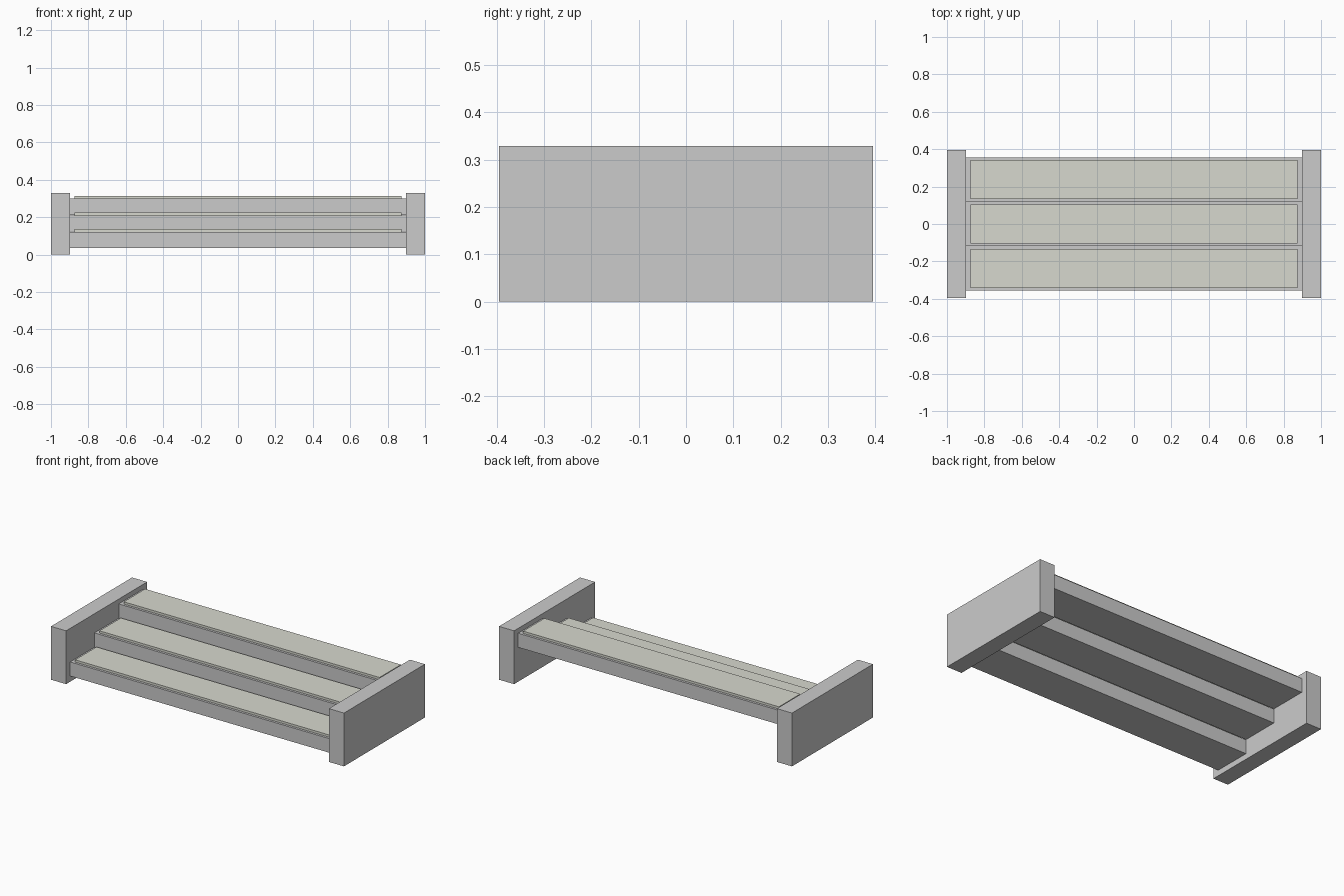
import bpy

if "Cube" in bpy.data.objects:
    bpy.data.objects.remove(bpy.data.objects["Cube"])


def box(name, x, y, z, mat=None):
    """Axis-aligned box from (min, max) ranges."""
    bpy.ops.mesh.primitive_cube_add(size=1)
    ob = bpy.context.object
    ob.name = name
    ob.location = [(a + b) / 2 for a, b in (x, y, z)]
    ob.scale = [b - a for a, b in (x, y, z)]
    bpy.ops.object.transform_apply(location=False, rotation=False, scale=True)
    if mat:
        ob.data.materials.append(mat)
    return ob


pad_mat = bpy.data.materials.new("tread_pad_grey")
pad_mat.diffuse_color = (0.68, 0.69, 0.62, 1)
pad_mat.use_nodes = True
pad_mat.node_tree.nodes["Principled BSDF"].inputs["Base Color"].default_value = pad_mat.diffuse_color

# Side panels
box("side_panel_left", (-1, -0.897), (-0.395, 0.395), (0, 0.329))
box("side_panel_right", (0.897, 1), (-0.395, 0.395), (0, 0.329))

# Three rising steps, each with a thin raised tread pad
DEPTH, RISE, THICK = 0.237, 0.0885, 0.087
for i in range(3):
    yc = (i - 1) * DEPTH
    z = 0.035 + i * RISE
    top = z + THICK
    box(f"step_{i + 1}", (-0.897, 0.897), (yc - DEPTH / 2, yc + DEPTH / 2), (z, top))
    box(f"tread_pad_{i + 1}", (-0.873, 0.873), (yc - 0.104, yc + 0.104),
        (top, top + 0.014), pad_mat)
